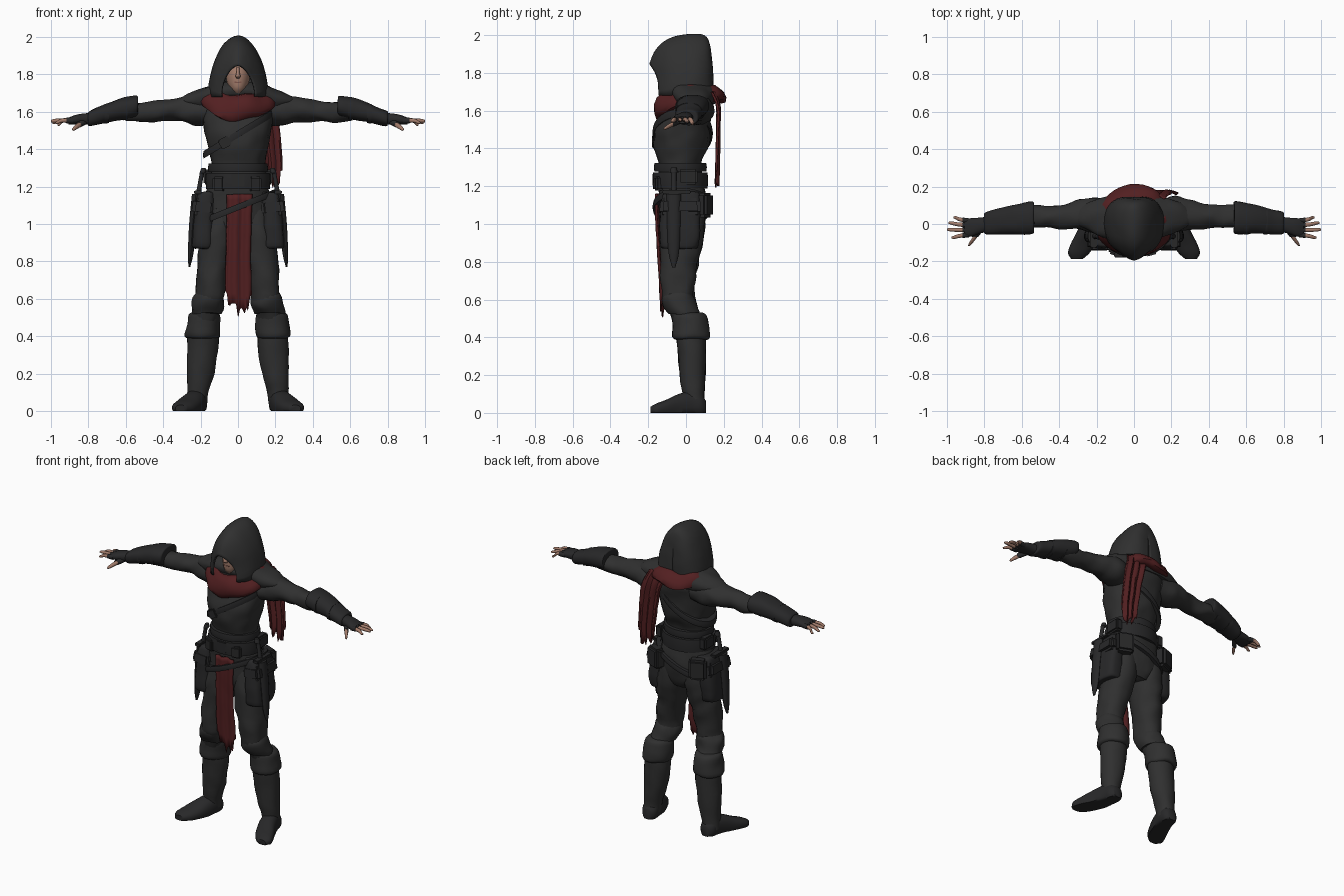
import bpy, bmesh, math, random
from mathutils import Vector, noise

if "Cube" in bpy.data.objects:
    bpy.data.objects.remove(bpy.data.objects["Cube"])

random.seed(4)

def material(name, r, g, b):
    m = bpy.data.materials.new(name)
    m.diffuse_color = (r, g, b, 1)
    m.use_nodes = True
    m.node_tree.nodes["Principled BSDF"].inputs["Base Color"].default_value = m.diffuse_color
    return m

CLOTH = material("charcoal cloth", .029, .029, .029)
LEATHER = material("black leather", .021, .021, .022)
RED = material("dark red cloth", .085, .014, .015)
SKIN = material("skin", .36, .2, .145)
LIP = material("lip", .2, .09, .07)

def finish(name, verts, faces, mat, rough=0, thick=0, angle=50):
    """Mesh object from a generated grid, with optional cloth wrinkles and thickness."""
    bm = bmesh.new()
    vs = []
    for v in verts:
        v = Vector(v)
        if rough:
            v += rough * noise.noise_vector(v * 13)
        v.z = max(v.z, 0)
        vs.append(bm.verts.new(v))
    for f in faces:
        bm.faces.new([vs[i] for i in f])
    bmesh.ops.remove_doubles(bm, verts=bm.verts, dist=1e-5)
    bmesh.ops.recalc_face_normals(bm, faces=bm.faces)
    me = bpy.data.meshes.new(name)
    bm.to_mesh(me)
    bm.free()
    me.materials.append(mat)
    ob = bpy.data.objects.new(name, me)
    bpy.context.collection.objects.link(ob)
    if thick:
        s = ob.modifiers.new("thickness", 'SOLIDIFY')
        s.thickness, s.offset = thick, 0
    bpy.ops.object.select_all(action='DESELECT')
    ob.select_set(True)
    bpy.context.view_layer.objects.active = ob
    bpy.ops.object.shade_smooth_by_angle(angle=math.radians(angle))
    return ob

def spline(rows, k):
    """Catmull-Rom refinement of a list of equal-length tuples."""
    out = []
    for i in range(len(rows) - 1):
        q = [rows[max(i - 1, 0)], rows[i], rows[i + 1], rows[min(i + 2, len(rows) - 1)]]
        for j in range(k):
            t = j / k
            out.append([.5 * (2 * b + (c - a) * t + (2 * a - 5 * b + 4 * c - d) * t * t
                              + (3 * b - a - 3 * c + d) * t ** 3) for a, b, c, d in zip(*q)])
    return out + [list(rows[-1])]

def grid_faces(r, c, wrap_c=False, wrap_r=False):
    return [(i * c + j, i * c + (j + 1) % c, (i + 1) % r * c + (j + 1) % c, (i + 1) % r * c + j)
            for i in range(r if wrap_r else r - 1) for j in range(c if wrap_c else c - 1)]

def tube(name, rings, mat, axis='z', n=20, k=4, p=1, rough=0, side=1):
    """Loft of (x, y, z, radius, radius) rings, each square to the axis."""
    rows, verts = spline(rings, k), []
    for x, y, z, a, b in rows:
        for j in range(n):
            t = math.tau * (j + .5) / n
            u, v = [math.copysign(abs(f) ** p, f) for f in (math.cos(t), math.sin(t))]
            d = {'z': (a * u, b * v, 0), 'x': (0, a * u, b * v), 'y': (a * u, 0, b * v)}[axis]
            verts.append((side * (x + d[0]), y + d[1], z + d[2]))
    m = len(rows)
    faces = grid_faces(m, n, True) + [tuple(range(n)), tuple(range((m - 1) * n, m * n))]
    return finish(name, verts, faces, mat, rough)

def hoop(name, cy, z, rx, ry, h, mat, tilt=0, t=.012, n=40, side=1):
    """Flat strap running around the body."""
    verts = []
    for i in range(n):
        a = math.tau * i / n
        for dr, dz in ((-t, -h / 2), (t, -h / 2), (t * 1.3, 0), (t, h / 2), (-t, h / 2)):
            x = (rx + dr) * math.sin(a)
            verts.append((side * x, cy - (ry + dr) * math.cos(a), z + dz + tilt * x))
    return finish(name, verts, grid_faces(n, 5, True, True), mat, angle=35)

def drape(name, rows, mat, rag, folds=3, cols=17):
    """Hanging cloth of (left x, right x, y, z) rows with a torn hem."""
    rows, verts = spline(rows, 4), []
    hem = [random.uniform(-rag, rag) for _ in range(cols)]
    for i, (l, r, y, z) in enumerate(rows):
        f = i / (len(rows) - 1)
        for j in range(cols):
            s = j / (cols - 1)
            verts.append((l + (r - l) * s, y + .008 * math.sin(s * folds * math.tau), z + hem[j] * f ** 6
                          - (rag * 2.2 * math.sin(math.pi * min(1, s * .9)) if rag > .03 else 0) * f ** 4))
    return finish(name, verts, grid_faces(len(rows), cols), mat, .004, .008)

def box(name, c, size, mat, rot=(0, 0, 0), side=1, taper=1):
    bm = bmesh.new()
    bmesh.ops.create_cube(bm, size=1)
    for v in bm.verts:
        k = taper if v.co.z > 0 else 1
        v.co = Vector((v.co.x * size[0] * k, v.co.y * size[1] * k, v.co.z * size[2]))
    bmesh.ops.bevel(bm, geom=bm.edges[:], offset=min(size) * .2, segments=2, affect='EDGES')
    me = bpy.data.meshes.new(name)
    bm.to_mesh(me)
    bm.free()
    me.materials.append(mat)
    ob = bpy.data.objects.new(name, me)
    ob.location = (side * c[0], c[1], c[2])
    ob.rotation_euler = (rot[0], side * rot[1], side * rot[2])
    bpy.context.collection.objects.link(ob)

# Torso and shoulder mantle
tube("tunic", [(0, -.02, .93, .1, .09), (0, -.02, 1.0, .165, .12), (0, -.015, 1.12, .182, .127),
               (0, -.03, 1.24, .15, .118), (0, -.03, 1.32, .142, .115), (0, -.025, 1.42, .163, .145),
               (0, -.02, 1.5, .18, .147), (0, .0, 1.58, .185, .14), (0, .015, 1.66, .17, .125),
               (0, .02, 1.73, .1, .09)], CLOTH, n=36, p=.9, rough=.01)
tube("mantle", [(0, .02, 1.76, .1, .09), (0, .025, 1.725, .19, .125), (0, .035, 1.69, .27, .13),
                (0, .04, 1.655, .318, .118), (0, .04, 1.635, .3, .11)], CLOTH, n=36, rough=.008)

# Scarf ring, hanging lower at the front
verts, N, M = [], 48, 12
for i in range(N):
    a = math.tau * i / N
    front = max(0, math.cos(a)) ** 1.5
    for j in range(M):
        b = math.tau * j / M
        r = .04 * math.cos(b) - .022 * math.sin(b) + .006 * math.sin(3 * a + 2 * b)
        verts.append(((.162 + r) * math.sin(a), .018 - (.145 + r) * math.cos(a),
                      1.69 - .07 * front + (.045 + .025 * front) * math.sin(b) + .008 * math.sin(5 * a)))
finish("scarf", verts, grid_faces(N, M, True, True), RED, .008)
drape("scarf_tail", [(.03, .17, .14, 1.70), (.06, .2, .172, 1.62), (.09, .225, .17, 1.48),
                     (.12, .235, .165, 1.29)], RED, .035)

# Hood: pointed arches from the brow edge to the back
verts, A = [], 25
arches = spline([(-.19, 1.845, -.14, .088), (-.165, 1.905, -.115, .118), (-.11, 1.965, -.07, .143),
                 (-.02, 1.995, 0, .155), (.06, 2.0, .06, .15), (.108, 1.985, .11, .122),
                 (.125, 1.93, .135, .075), (.13, 1.87, .14, .002)], 3)
for ay, az, by, w in arches:
    for j in range(A):
        t = math.pi * j / (A - 1)
        u, c = math.sin(t), math.cos(t)
        verts.append((w * math.copysign(abs(c) ** 1.12, c), by + (ay - by) * u ** 3, 1.68 + (az - 1.68) * u))
finish("hood", verts, grid_faces(len(arches), A), CLOTH, .004, .012, 70)

# Face
tube("face", [(0, -.045, 1.69, .03, .045), (0, -.05, 1.72, .045, .068), (0, -.045, 1.76, .06, .08),
              (0, -.04, 1.81, .064, .083), (0, -.03, 1.87, .055, .07)], SKIN, n=24)
tube("nose", [(0, -.12, 1.835, .007, .008), (0, -.13, 1.805, .01, .014), (0, -.132, 1.788, .014, .014),
              (0, -.122, 1.778, .008, .006)], SKIN, n=10)
tube("neck", [(0, .01, 1.62, .06, .06), (0, -.01, 1.74, .05, .055)], SKIN)
box("mouth", (0, -.121, 1.757), (.04, .009, .006), LIP)

# Belts and chest straps
hoop("waist_belt", -.03, 1.23, .158, .132, .085, LEATHER)
hoop("upper_belt", -.03, 1.3, .145, .125, .045, LEATHER)
hoop("slanted_belt", -.02, 1.09, .195, .142, .035, LEATHER, tilt=.4)
hoop("chest_strap", -.018, 1.48, .172, .145, .04, LEATHER, tilt=.6)
box("belt_buckle", (0, -.168, 1.235), (.07, .02, .07), LEATHER)
box("strap_buckle", (-.07, -.165, 1.435), (.06, .03, .055), LEATHER, (0, -.5, 0))
for i, x in enumerate((-.1, .09)):
    box("front_belt_pouch_%d" % i, (x, -.145, 1.215), (.065, .045, .075), LEATHER, (0, 0, x * 3))

# Loincloth
drape("loincloth", [(-.06, .075, -.152, 1.16), (-.06, .07, -.15, 1.0), (-.062, .066, -.14, .85),
                    (-.07, .072, -.125, .62)], RED, .038, 2)

for s, tag in ((1, "left"), (-1, "right")):
    # Leg, boot and foot
    tube(tag + "_trouser", [(.09, -.015, 1.08, .085, .11), (.105, -.02, .95, .1, .118), (.118, -.03, .85, .094, .108),
                            (.138, -.042, .72, .083, .096), (.15, -.042, .6, .077, .085),
                            (.17, -.005, .52, .072, .08), (.185, .02, .42, .068, .07)], CLOTH, rough=.012, side=s)
    tube(tag + "_knee_wrap", [(.15, -.045, .64, .068, .07), (.155, -.04, .61, .083, .088), (.16, -.03, .56, .086, .09),
                              (.168, -.01, .52, .08, .085)], CLOTH, rough=.012, side=s)
    tube(tag + "_boot", [(.187, .025, .45, .08, .08), (.187, .03, .36, .083, .078), (.2, .035, .2, .073, .068),
                         (.214, .04, .1, .058, .06), (.218, .045, .04, .055, .055)], CLOTH, rough=.006, side=s)
    tube(tag + "_boot_cuff", [(.178, .015, .53, .06, .07), (.18, .018, .515, .083, .09), (.185, .025, .46, .09, .097),
                              (.19, .028, .405, .094, .1), (.19, .03, .39, .08, .085)], CLOTH, k=3, rough=.008, side=s)
    tube(tag + "_foot", [(.215, .105, .03, .03, .035), (.216, .08, .04, .05, .055), (.222, .03, .045, .056, .07),
                         (.243, -.04, .035, .062, .065), (.272, -.105, .025, .066, .045),
                         (.295, -.155, .018, .058, .033), (.305, -.188, .015, .03, .018)],
         LEATHER, 'y', p=.85, side=s)

    # Hip gear: thigh pouches, rear pouch, dagger and sheath
    tube(tag + "_thigh_pouch", [(.185, -.035, .87, .045, .075), (.19, -.035, .885, .058, .1), (.185, -.03, 1.0, .055, .108),
                                (.17, -.025, 1.15, .052, .1), (.165, -.025, 1.17, .03, .08)],
         LEATHER, p=.55, rough=.008, side=s)
    box(tag + "_pouch_flap", (.185, -.03, 1.09), (.125, .225, .09), LEATHER, (0, -.1, 0), s, .92)
    box(tag + "_rear_pouch", (.155, .095, 1.1), (.11, .07, .13), LEATHER, (0, 0, -.4), s)
    box(tag + "_side_belt_pouch", (.16, .01, 1.25), (.05, .1, .08), LEATHER, (0, 0, 0), s)
    tube(tag + "_sheath", [(.225, -.065, 1.16, .022, .038), (.242, -.065, 1.0, .02, .035),
                           (.252, -.065, .85, .016, .028), (.26, -.065, .77, .005, .008)], LEATHER, n=10, side=s)
    box(tag + "_dagger_guard", (.215, -.05, 1.17), (.04, .15, .02), LEATHER, (0, 0, 0), s)
    tube(tag + "_dagger_grip", [(.212, -.065, 1.16, .014, .016), (.195, -.065, 1.26, .012, .014),
                                (.188, -.065, 1.275, .017, .02), (.184, -.065, 1.3, .012, .014)],
         LEATHER, n=10, side=s)

    # Arm, bracer and fingerless glove
    tube(tag + "_sleeve", [(.12, .03, 1.6, .1, .075), (.22, .05, 1.605, .095, .08), (.3, .05, 1.61, .08, .065),
                           (.4, .04, 1.605, .064, .056), (.5, .04, 1.597, .06, .054), (.6, .03, 1.6, .058, .05)],
         CLOTH, 'x', rough=.012, side=s)
    tube(tag + "_bracer", [(.535, .035, 1.63, .07, .045), (.545, .033, 1.628, .088, .058), (.63, .026, 1.612, .08, .058),
                           (.71, .016, 1.59, .07, .049), (.79, .006, 1.564, .06, .041), (.8, .005, 1.562, .045, .03)],
         LEATHER, 'x', p=.85, rough=.005, side=s)
    for i, x in enumerate((.6, .7)):
        z, r = 1.617 - i * .026, 1 - i * .14
        tube(tag + "_bracer_strap_%d" % i, [(x - .012, .026 - i * .01, z, .083 * r, .061 * r),
             (x + .012, .025 - i * .01, z - .003, .083 * r, .061 * r)], LEATHER, 'x', k=1, p=.85, side=s)
    tube(tag + "_glove", [(.78, .0, 1.562, .04, .032), (.83, -.01, 1.56, .044, .03), (.87, -.018, 1.557, .05, .025),
                          (.905, -.022, 1.55, .045, .018)], LEATHER, 'x', p=.85, side=s)
    for i, (y0, y1, x1, z1) in enumerate(((.016, .034, .965, 1.53), (-.008, .006, .992, 1.54),
                                          (-.033, -.03, 1.0, 1.548), (-.057, -.072, .975, 1.54))):
        ym, xm = (y0 + y1) / 2, (.9 + x1) / 2
        tube("%s_finger_%d" % (tag, i), [(.885, y0, 1.552, .012, .013), (xm, ym, 1.553, .011, .011),
             (x1 - .012, y1, z1 + .003, .009, .009), (x1, y1, z1, .004, .004)], SKIN, 'x', 10, 3, side=s)
        tube("%s_finger_cuff_%d" % (tag, i), [(.88, y0, 1.552, .015, .016),
             (.917, y0 + (y1 - y0) * .3, 1.553, .014, .015)], LEATHER, 'x', 10, 1, side=s)
    tube(tag + "_thumb_cuff", [(.815, -.025, 1.55, .018, .018), (.85, -.07, 1.53, .018, .016)], LEATHER, 'y', 10, 2, side=s)
    tube(tag + "_thumb", [(.835, -.05, 1.538, .013, .013), (.862, -.088, 1.52, .012, .012),
                          (.878, -.112, 1.506, .008, .008), (.882, -.118, 1.503, .003, .003)],
         SKIN, 'y', 10, 3, side=s)
